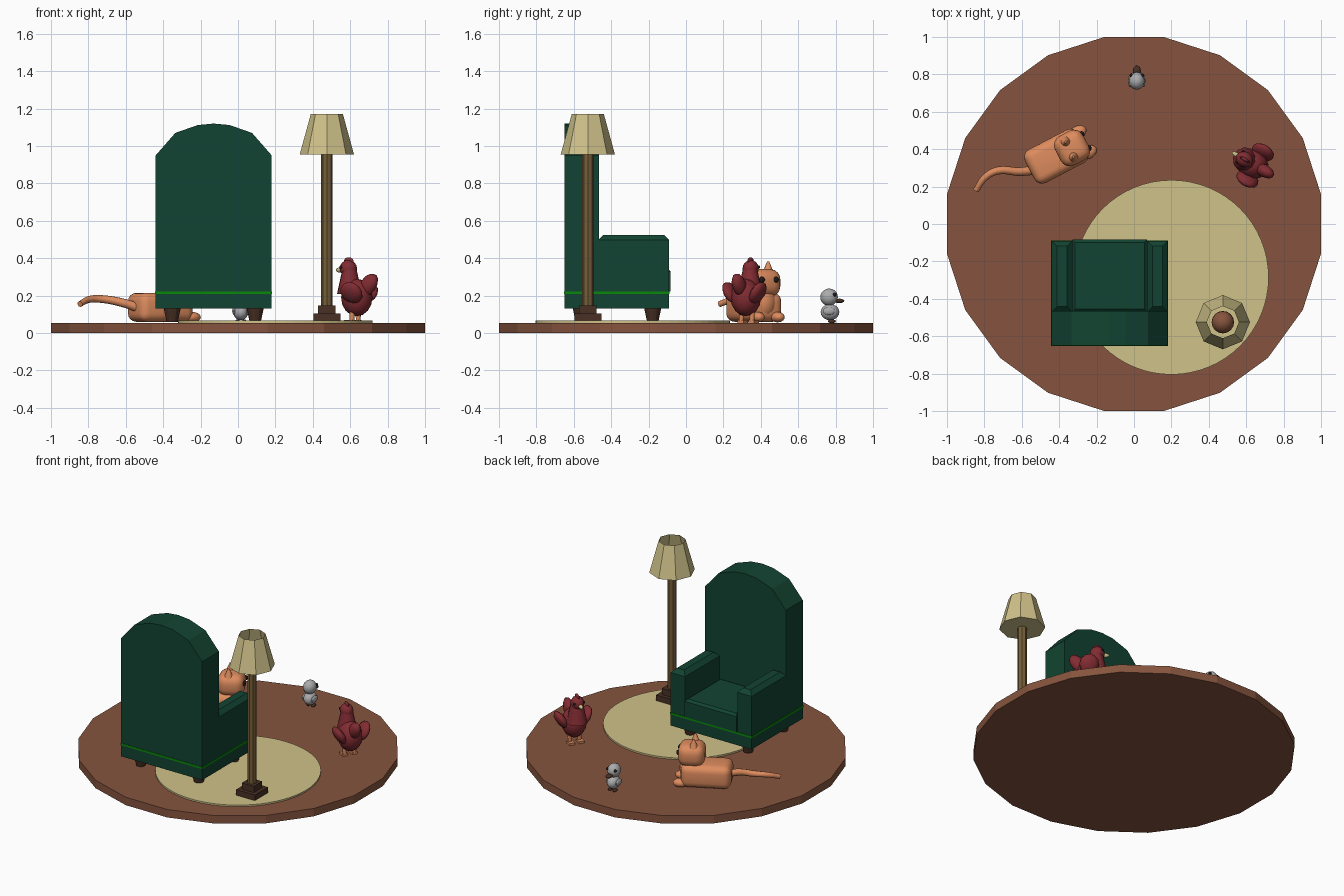
import bpy, bmesh, math
from mathutils import Matrix, Vector

if "Cube" in bpy.data.objects:
    bpy.data.objects.remove(bpy.data.objects["Cube"])


def material(name, r, g, b):
    lin = [(c / 255 / 12.92) if c < 10 else ((c / 255 + 0.055) / 1.055) ** 2.4 for c in (r, g, b)]
    m = bpy.data.materials.new(name)
    m.diffuse_color = (*lin, 1)
    m.use_nodes = True
    m.node_tree.nodes["Principled BSDF"].inputs["Base Color"].default_value = m.diffuse_color
    return m


BROWN = material("floor brown", 134, 84, 62)
CREAM = material("cream", 208, 194, 138)
GREEN = material("upholstery green", 18, 68, 50)
TRIM = material("bright green", 10, 135, 10)
DARK = material("dark wood", 72, 48, 36)
POLE = material("pole brown", 118, 94, 58)
ORANGE = material("orange fur", 222, 140, 94)
RED = material("dark red", 130, 44, 50)
GREY = material("grey down", 172, 172, 174)
BLACK = material("eye black", 32, 26, 24)
WORLD = Matrix.Identity(4)


def frame(x, y, degrees):
    return Matrix.Translation((x, y, 0)) @ Matrix.Rotation(math.radians(degrees), 4, 'Z')


def finish(name, bm, mat, at=WORLD, smooth=None):
    bm.transform(at)
    bmesh.ops.recalc_face_normals(bm, faces=bm.faces)
    me = bpy.data.meshes.new(name)
    bm.to_mesh(me)
    bm.free()
    ob = bpy.data.objects.new(name, me)
    bpy.context.collection.objects.link(ob)
    me.materials.append(mat)
    if smooth:
        bpy.ops.object.select_all(action='DESELECT')
        ob.select_set(True)
        bpy.context.view_layer.objects.active = ob
        bpy.ops.object.shade_smooth_by_angle(angle=math.radians(smooth))
    return ob


def box(name, lo, hi, mat, bevel=0, segs=1, top_only=False, at=WORLD, smooth=None):
    bm = bmesh.new()
    bmesh.ops.create_cube(bm, size=1)
    lo, hi = Vector(lo), Vector(hi)
    for v in bm.verts:
        v.co = Vector([(lo[i] + hi[i]) / 2 + v.co[i] * (hi[i] - lo[i]) for i in range(3)])
    if bevel:
        mid = (lo.z + hi.z) / 2
        edges = [e for e in bm.edges if not top_only or all(v.co.z > mid for v in e.verts)]
        bmesh.ops.bevel(bm, geom=edges, offset=bevel, segments=segs, profile=0.5, affect='EDGES')
    return finish(name, bm, mat, at, smooth)


def cone(name, x, y, z0, z1, r0, r1, sides, mat, turn=0, open_top=False, at=WORLD, smooth=None):
    bm = bmesh.new()
    bmesh.ops.create_cone(bm, cap_ends=True, segments=sides, radius1=r0, radius2=r1, depth=z1 - z0)
    if open_top:
        caps = [f for f in bm.faces if all(v.co.z > 0 for v in f.verts)]
        bmesh.ops.delete(bm, geom=caps, context='FACES_ONLY')
    m = Matrix.Translation((x, y, (z0 + z1) / 2)) @ Matrix.Rotation(turn, 4, 'Z')
    return finish(name, bm, mat, at @ m, smooth)


def ball(name, c, r, mat, at=WORLD, pitch=0, roll=0, u=16, v=10, smooth=60):
    bm = bmesh.new()
    bmesh.ops.create_uvsphere(bm, u_segments=u, v_segments=v, radius=1)
    m = (Matrix.Translation(c) @ Matrix.Rotation(math.radians(pitch), 4, 'Y')
         @ Matrix.Rotation(math.radians(roll), 4, 'X') @ Matrix.Diagonal((*r, 1)))
    return finish(name, bm, mat, at @ m, smooth)


# Floor and rug
cone("floor", 0, 0, 0, 0.055, 1.0125, 1.0125, 20, BROWN, turn=math.pi / 20)
cone("rug", 0.2, -0.285, 0.055, 0.066, 0.52, 0.52, 64, CREAM)

# Armchair: base, trim, arched back, arms, cushion, legs
CX = -0.13
box("chair_base", (-0.44, -0.65, 0.13), (0.18, -0.09, 0.21), GREEN)
box("chair_trim", (-0.443, -0.653, 0.208), (0.183, -0.087, 0.222), TRIM)
half = [(0.31, 0.222), (0.31, 0.95), (0.205, 1.07), (0.085, 1.112), (0, 1.12)]
outline = half + [(-x, z) for x, z in reversed(half[:-1])]
bm = bmesh.new()
face = bm.faces.new([bm.verts.new((CX + x, -0.65, z)) for x, z in outline])
ext = bmesh.ops.extrude_face_region(bm, geom=[face])
bmesh.ops.translate(bm, vec=(0, 0.185, 0), verts=[g for g in ext["geom"] if isinstance(g, bmesh.types.BMVert)])
finish("chair_back", bm, GREEN)
for side, x0 in (("left", -0.44), ("right", 0.07)):
    box("arm_" + side, (x0, -0.47, 0.222), (x0 + 0.11, -0.09, 0.525), GREEN, bevel=0.028, top_only=True)
box("seat_cushion", (-0.33, -0.47, 0.222), (0.07, -0.083, 0.345), GREEN, bevel=0.015, top_only=True)
for x in (-0.352, 0.092):
    for y, z in ((-0.178, 0.06), (-0.56, 0.06)):
        cone("chair_leg", x, y, z, 0.13, 0.03, 0.045, 12, DARK)

# Floor lamp
LX, LY = 0.475, -0.525
box("lamp_foot", (LX - 0.072, LY - 0.072, 0.066), (LX + 0.072, LY + 0.072, 0.105), DARK)
box("lamp_collar", (LX - 0.046, LY - 0.046, 0.105), (LX + 0.046, LY + 0.046, 0.148), DARK)
cone("lamp_pole", LX, LY, 0.148, 0.97, 0.03, 0.03, 8, POLE)
cone("lamp_shade", LX, LY, 0.955, 1.17, 0.145, 0.086, 8, CREAM, open_top=True)
ball("lamp_bulb", (LX, LY, 1.02), (0.06, 0.06, 0.06), BROWN)

# Lying cat, local +x is forward
CAT = frame(-0.42, 0.36, 27.5)
box("cat_body", (-0.155, -0.1, 0.06), (0.165, 0.1, 0.215), ORANGE, 0.045, 4, at=CAT, smooth=60)
ball("cat_chest", (0.1, 0, 0.16), (0.08, 0.08, 0.1), ORANGE, CAT)
box("cat_head", (0.015, -0.088, 0.195), (0.185, 0.088, 0.342), ORANGE, 0.055, 4, at=CAT, smooth=60)
for s in (-1, 1):
    ball("cat_paw", (0.165, s * 0.06, 0.085), (0.05, 0.035, 0.028), ORANGE, CAT)
    cone("cat_ear", 0.085, s * 0.045, 0.315, 0.382, 0.034, 0.006, 10, ORANGE, at=CAT, smooth=60)
    ball("cat_eye", (0.18, s * 0.042, 0.285), (0.015, 0.017, 0.017), BLACK, CAT, u=10, v=6)

# Cat tail
curve = bpy.data.curves.new("cat_tail", 'CURVE')
curve.dimensions = '3D'
curve.bevel_depth, curve.bevel_resolution, curve.use_fill_caps = 0.023, 2, True
path = [(-0.52, 0.29, 0.13), (-0.61, 0.28, 0.16), (-0.73, 0.285, 0.182),
        (-0.795, 0.25, 0.18), (-0.845, 0.18, 0.155)]
spline = curve.splines.new('BEZIER')
spline.bezier_points.add(len(path) - 1)
for i, (p, co) in enumerate(zip(spline.bezier_points, path)):
    p.co, p.handle_left_type, p.handle_right_type = co, 'AUTO', 'AUTO'
    p.radius = 1.1 - 0.1 * i
spline.resolution_u = 5
curve.materials.append(ORANGE)
bpy.context.collection.objects.link(bpy.data.objects.new("cat_tail", curve))

# Hen, local +x is forward
HEN = frame(0.635, 0.32, 150)
ball("hen_body", (0, 0, 0.19), (0.085, 0.08, 0.1), RED, HEN, u=12, v=8)
cone("hen_neck", 0.045, 0, 0.21, 0.345, 0.068, 0.038, 10, RED, at=HEN, smooth=60)
ball("hen_head", (0.052, 0, 0.345), (0.048, 0.042, 0.045), RED, HEN, u=12, v=8)
ball("hen_comb", (0.05, 0, 0.385), (0.03, 0.01, 0.02), RED, HEN, u=8, v=6)
ball("hen_tail", (-0.07, 0, 0.255), (0.075, 0.035, 0.045), RED, HEN, pitch=50, u=10, v=6)
ball("hen_beak", (0.1, 0, 0.337), (0.03, 0.013, 0.014), CREAM, HEN, u=8, v=6)
for s in (-1, 1):
    ball("hen_wing", (-0.015, s * 0.083, 0.215), (0.065, 0.03, 0.065), RED, HEN, roll=-s * 30, u=10, v=6)
    ball("hen_eye", (0.078, s * 0.033, 0.352), (0.009, 0.009, 0.009), BLACK, HEN, u=8, v=6)
    cone("hen_leg", 0.01, s * 0.033, 0.058, 0.125, 0.013, 0.015, 8, ORANGE, at=HEN, smooth=60)
    box("hen_foot", (0, s * 0.033 - 0.018, 0.055), (0.05, s * 0.033 + 0.018, 0.07), ORANGE, at=HEN)

# Duckling, local +x is forward
DUCK = frame(0.015, 0.78, 90)
ball("duckling_body", (-0.01, 0, 0.112), (0.05, 0.04, 0.043), GREY, DUCK)
ball("duckling_head", (-0.015, 0, 0.192), (0.047, 0.042, 0.046), GREY, DUCK)
ball("duckling_beak", (0.04, 0, 0.172), (0.028, 0.022, 0.012), DARK, DUCK, u=10, v=6)
for s in (-1, 1):
    ball("duckling_wing", (-0.015, s * 0.036, 0.118), (0.035, 0.01, 0.022), GREY, DUCK, u=10, v=6)
    ball("duckling_eye", (0.015, s * 0.03, 0.205), (0.01, 0.01, 0.01), BLACK, DUCK, u=8, v=6)
    ball("duckling_foot", (0.0, s * 0.018, 0.063), (0.022, 0.012, 0.01), DARK, DUCK, u=8, v=6)
